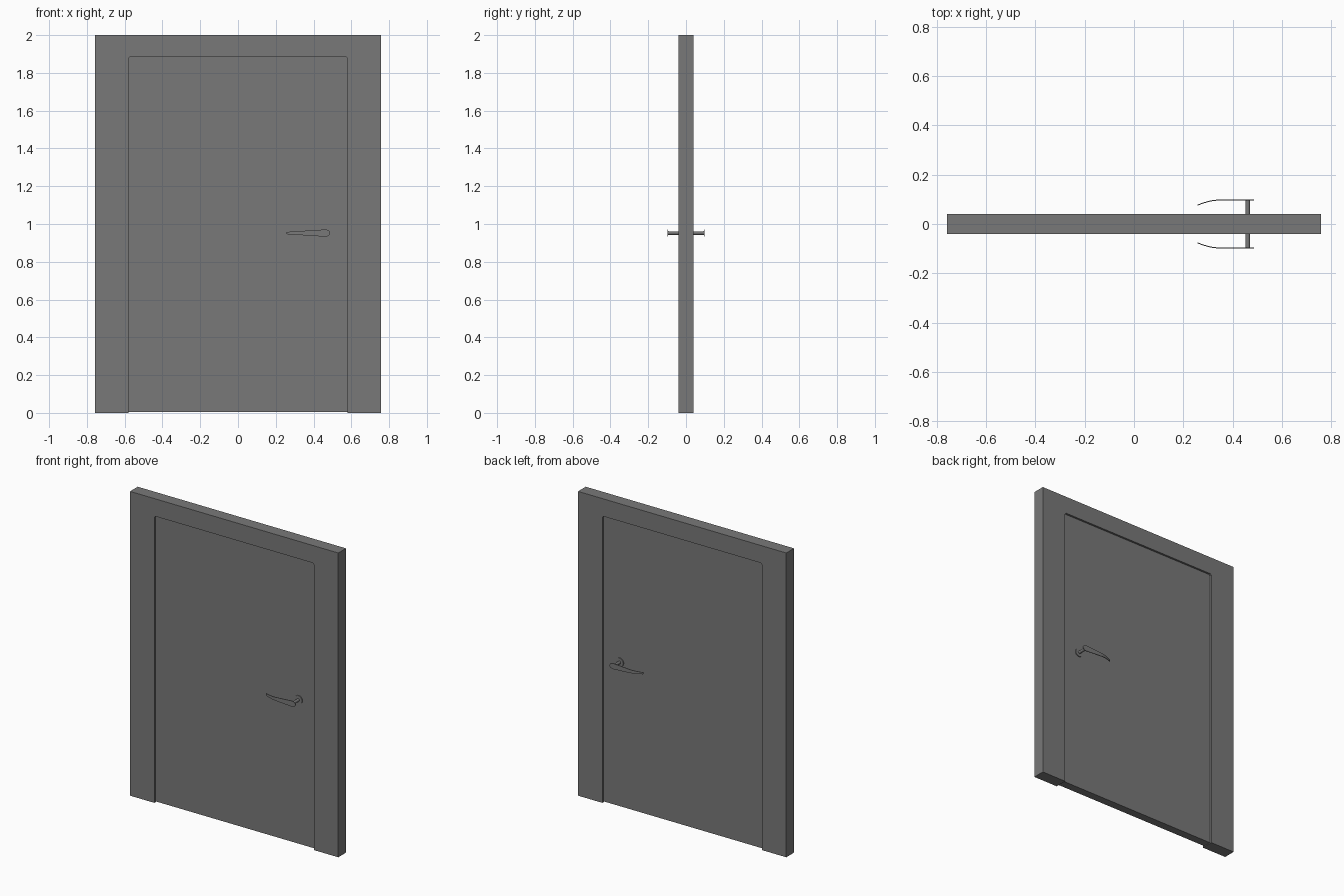
import bpy, bmesh, math
from mathutils import Matrix

if "Cube" in bpy.data.objects:
    bpy.data.objects.remove(bpy.data.objects["Cube"])

grey = bpy.data.materials.new("dark_grey")
grey.diffuse_color = (0.19, 0.19, 0.19, 1)
grey.use_nodes = True
grey.node_tree.nodes["Principled BSDF"].inputs["Base Color"].default_value = grey.diffuse_color


def finish(bm, name, smooth=False, mirror=False):
    bmesh.ops.recalc_face_normals(bm, faces=bm.faces[:])
    mesh = bpy.data.meshes.new(name)
    bm.to_mesh(mesh)
    bm.free()
    mesh.materials.append(grey)
    ob = bpy.data.objects.new(name, mesh)
    bpy.context.collection.objects.link(ob)
    if smooth:
        bpy.ops.object.select_all(action='DESELECT')
        bpy.context.view_layer.objects.active = ob
        ob.select_set(True)
        bpy.ops.object.shade_smooth_by_angle(angle=math.radians(35))
    if mirror:
        mod = ob.modifiers.new("both_sides", 'MIRROR')
        mod.use_axis = (False, True, False)
    return ob


def slab(name, outline, half_depth):
    """Extrude an x-z outline symmetrically along y."""
    bm = bmesh.new()
    face = bm.faces.new([bm.verts.new((x, -half_depth, z)) for x, z in outline])
    ext = bmesh.ops.extrude_face_region(bm, geom=[face])["geom"]
    verts = [v for v in ext if isinstance(v, bmesh.types.BMVert)]
    bmesh.ops.translate(bm, vec=(0, 2 * half_depth, 0), verts=verts)
    return finish(bm, name)


def disc(name, x, z, y0, y1, radius, sides=32):
    """Cylinder along y, repeated on the other side of the door."""
    bm = bmesh.new()
    place = Matrix.Translation((x, (y0 + y1) / 2, z)) @ Matrix.Rotation(math.pi / 2, 4, 'X')
    bmesh.ops.create_cone(bm, cap_ends=True, segments=sides, radius1=radius,
                          radius2=radius, depth=abs(y1 - y0), matrix=place)
    return finish(bm, name, True, True)


W, IN, TOP, C = 0.757, 0.58, 1.885, 0.008
FACE = 0.027          # door surface distance from the centre plane
HX, HZ = 0.461, 0.952  # handle pivot

# Frame with slightly eased inner top corners
slab("door_frame", [(-W, 0), (-IN, 0), (-IN, TOP - C), (-IN + C, TOP), (IN - C, TOP),
                    (IN, TOP - C), (IN, 0), (W, 0), (W, 2), (-W, 2)], 0.04)

# Recessed door leaf, just clear of the floor
slab("door_leaf", [(-IN, 0.005), (IN, 0.005), (IN, TOP - C), (IN - C, TOP),
                   (-IN + C, TOP), (-IN, TOP - C)], FACE)

# Round rosette and spindle
disc("handle_rosette", HX, HZ, -FACE + 0.002, -FACE - 0.006, 0.028)
disc("handle_spindle", HX, HZ, -FACE, -0.097, 0.0095, 24)

# Thin lever blade: rounded at the spindle, tapered and curved toward the door
R, TIP, XT, XB = 0.019, 0.006, 0.257, 0.345
stations = [(HX + 0.026 * math.cos(a), R * math.sin(a))
            for a in (math.radians(d) for d in range(6, 91, 12))]
for i in range(1, 15):
    t = i / 14
    stations.append((HX + (XT - HX) * t, R + (TIP - R) * t))
bm = bmesh.new()
rings = []
for x, h in stations:
    bend = max(0.0, (XB - x) / (XB - XT))
    y = -0.099 + 0.021 * bend ** 1.8
    rings.append([bm.verts.new((x, yy, HZ + s))
                  for yy, s in ((y, -h), (y, h), (y + 0.004, h), (y + 0.004, -h))])
for a, b in zip(rings, rings[1:]):
    for k in range(4):
        bm.faces.new((a[k], a[(k + 1) % 4], b[(k + 1) % 4], b[k]))
bm.faces.new(rings[0])
bm.faces.new(rings[-1])
finish(bm, "handle_lever", True, True)
